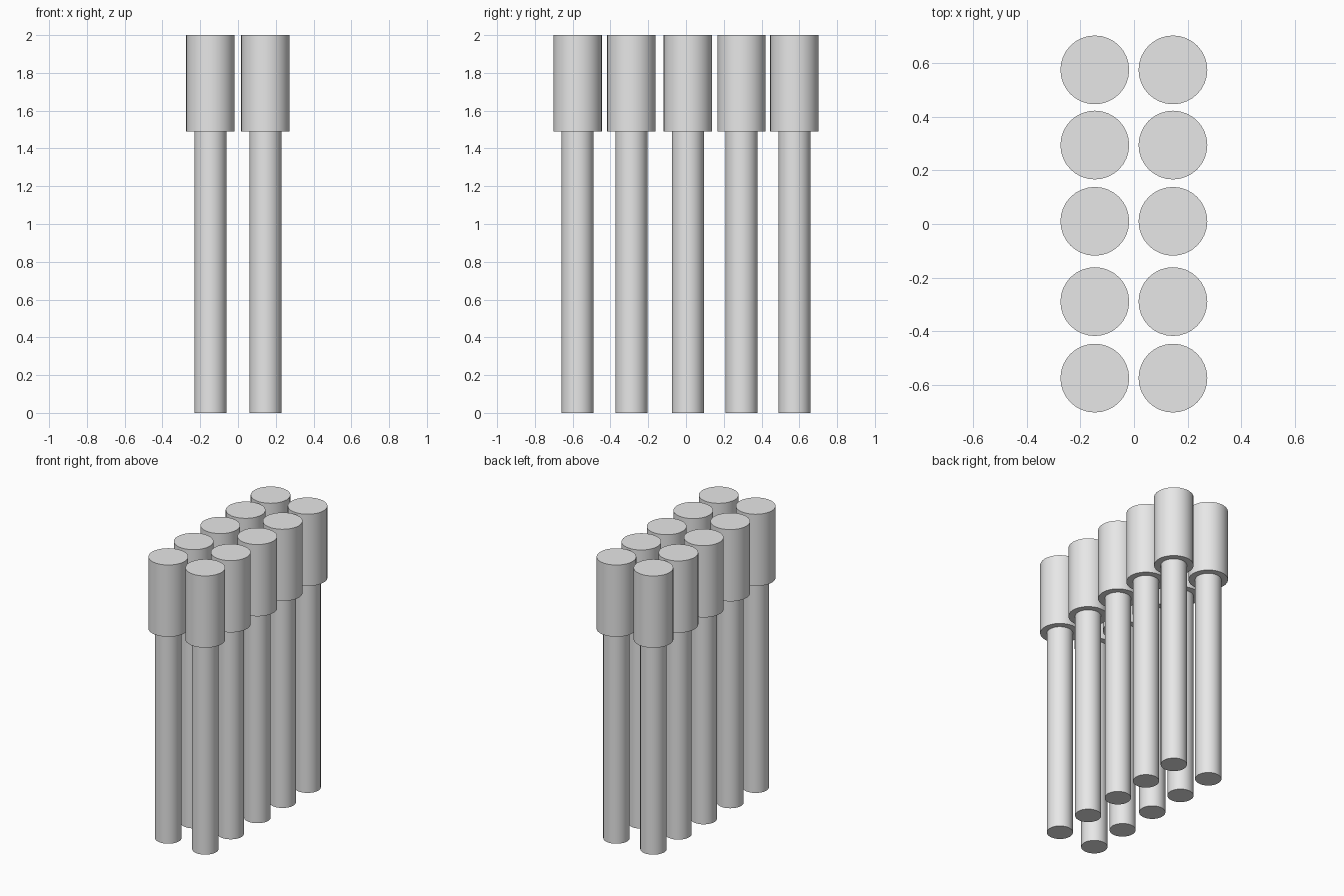
import bpy

if "Cube" in bpy.data.objects:
    bpy.data.objects.remove(bpy.data.objects["Cube"])

grey = bpy.data.materials.new("plain grey")
grey.diffuse_color = (0.8, 0.8, 0.8, 1)
grey.use_nodes = True
grey.node_tree.nodes["Principled BSDF"].inputs["Base Color"].default_value = grey.diffuse_color

HEAD_BOTTOM, TOP = 1.49, 2.0
HEAD_R, STEM_R = 0.128, 0.085


def cylinder(name, x, y, radius, z0, z1):
    bpy.ops.mesh.primitive_cylinder_add(
        vertices=32, radius=radius, depth=z1 - z0, location=(x, y, (z0 + z1) / 2))
    obj = bpy.context.object
    obj.name = name
    obj.data.materials.append(grey)
    bpy.ops.object.shade_smooth_by_angle()
    return obj


# Two columns of five pegs, each a thin stem with a wide head
for side, x in (("left", -0.146), ("right", 0.145)):
    for i, y in enumerate((-0.574, -0.289, 0.010, 0.294, 0.574), 1):
        cylinder(f"{side}_stem_{i}", x, y, STEM_R, 0, HEAD_BOTTOM)
        cylinder(f"{side}_head_{i}", x, y, HEAD_R, HEAD_BOTTOM, TOP)
